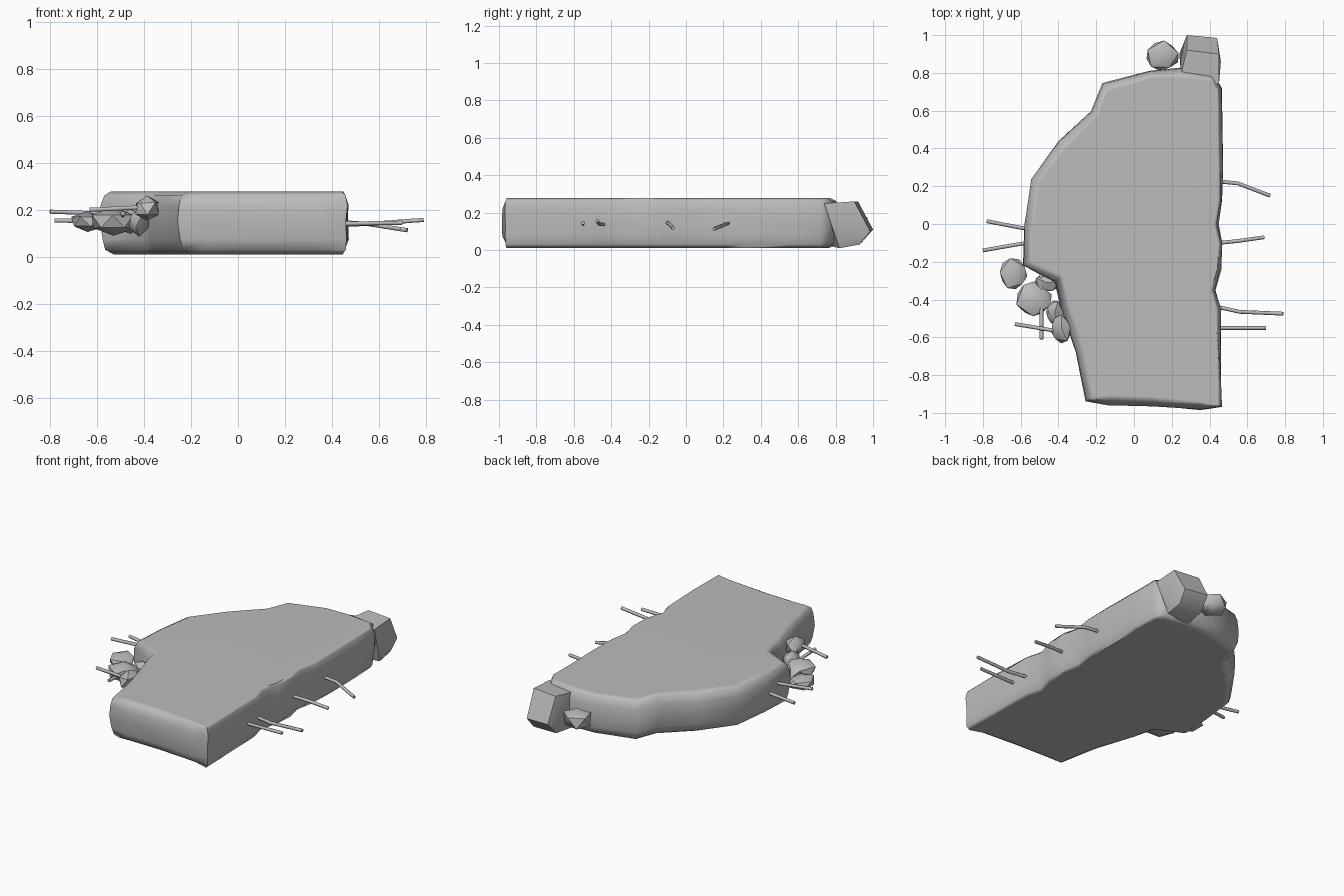
import bpy, bmesh, math, random
from mathutils import Vector

random.seed(4)
cube = bpy.data.objects.get("Cube")
if cube:
    bpy.data.objects.remove(cube, do_unlink=True)

concrete = bpy.data.materials.new("concrete grey")
concrete.use_nodes = True
GREY = (0.5, 0.5, 0.5, 1)
concrete.diffuse_color = GREY
concrete.node_tree.nodes["Principled BSDF"].inputs["Base Color"].default_value = GREY


def finish(bm, name, angle):
    bmesh.ops.recalc_face_normals(bm, faces=bm.faces[:])
    mesh = bpy.data.meshes.new(name)
    bm.to_mesh(mesh)
    bm.free()
    mesh.materials.append(concrete)
    obj = bpy.data.objects.new(name, mesh)
    bpy.context.collection.objects.link(obj)
    bpy.ops.object.select_all(action='DESELECT')
    bpy.context.view_layer.objects.active = obj
    obj.select_set(True)
    bpy.ops.object.shade_smooth_by_angle(angle=math.radians(angle))
    return obj


# Broken slab: outline lofted through rings with ragged, rounded edges
outline = [Vector(p) for p in [
    (-.26, -.94), (-.14, -.965), (.1, -.97), (.35, -.99), (.47, -.97),
    (.467, -.7), (.465, -.45), (.435, -.35), (.465, -.24), (.472, -.1),
    (.45, 0), (.47, .12), (.475, .3), (.472, .55), (.465, .72), (.42, .8),
    (.25, .83), (.08, .82), (-.17, .75), (-.23, .6), (-.4, .44), (-.55, .24),
    (-.585, 0), (-.59, -.22), (-.42, -.31), (-.39, -.44), (-.31, -.68)]]
count = len(outline)


def outward(i):
    along = outline[(i + 1) % count] - outline[i - 1]
    return Vector((along.y, -along.x)).normalized()


bm = bmesh.new()
rings = []
# Each level: height, inset, raggedness
for z, inset, rough in [(.01, .06, .01), (.03, .025, .01), (.075, .006, .01),
                        (.15, 0, .012), (.22, .004, .01), (.262, .022, .01), (.278, .05, .01)]:
    ring = []
    for i, p in enumerate(outline):
        n = outward(i)
        d = inset * (.45 if n.x > .8 else 1) + random.uniform(0, rough)
        q = p - n * d
        ring.append(bm.verts.new((q.x, q.y, z)))
    rings.append(ring)
for low, high in zip(rings, rings[1:]):
    for i in range(count):
        j = (i + 1) % count
        bm.faces.new((low[i], low[j], high[j], high[i]))
bm.faces.new(rings[0][::-1])
bm.faces.new(rings[-1])
slab = finish(bm, "slab", 60)
weighted = slab.modifiers.new("even shading", 'WEIGHTED_NORMAL')
weighted.keep_sharp = True

# Large broken corner at the back
bm = bmesh.new()
for p in [(.25, .8, .25), (.45, .74, .25), (.45, .9, .26), (.28, .92, .26),
          (.28, 1, .11), (.44, .985, .1), (.46, .86, .06), (.43, .82, .01),
          (.25, .78, .02), (.24, .9, .07), (.27, .93, .03), (.43, .93, .03)]:
    bm.verts.new(p)
bmesh.ops.convex_hull(bm, input=bm.verts[:])
finish(bm, "back_corner", 45)


# Loose rubble lumps
def rubble(name, centre, size, angle):
    bm = bmesh.new()
    bmesh.ops.create_icosphere(bm, subdivisions=1, radius=1)
    for v in bm.verts:
        v.co *= random.uniform(.92, 1.1)
        x, y = v.co.x, v.co.y
        v.co.x = x * math.cos(angle) - y * math.sin(angle)
        v.co.y = x * math.sin(angle) + y * math.cos(angle)
        v.co = Vector(a * b + c for a, b, c in zip(v.co, size, centre))
    finish(bm, name, 40)


rubble("back_lump", (.15, .89, .14), (.095, .085, .07), .2)
rubble("side_lump_outer", (-.64, -.265, .15), (.08, .09, .045), .5)
rubble("side_lump_middle", (-.53, -.4, .15), (.1, .1, .06), .9)
rubble("side_lump_inner", (-.385, -.555, .205), (.06, .08, .055), .3)
rubble("side_lump_back", (-.42, -.47, .15), (.05, .07, .06), 1.2)
rubble("notch_lump", (-.46, -.31, .15), (.07, .05, .05), .1)


# Bent reinforcing bars
def rod(name, points):
    curve = bpy.data.curves.new(name, 'CURVE')
    curve.dimensions = '3D'
    curve.bevel_depth = .01
    curve.bevel_resolution = 1
    curve.use_fill_caps = True
    spline = curve.splines.new('POLY')
    spline.points.add(len(points) - 1)
    for point, co in zip(spline.points, points):
        point.co = (*co, 1)
    curve.materials.append(concrete)
    obj = bpy.data.objects.new(name, curve)
    bpy.context.collection.objects.link(obj)


rods = [
    [(.4, .23, .145), (.55, .215, .14), (.72, .15, .113)],
    [(.4, -.105, .15), (.55, -.09, .14), (.69, -.07, .118)],
    [(.4, -.43, .135), (.56, -.465, .14), (.79, -.475, .157)],
    [(.4, -.55, .14), (.7, -.55, .145)],
    [(-.5, -.03, .15), (-.6, -.02, .15), (-.78, .015, .155)],
    [(-.5, -.09, .18), (-.6, -.105, .185), (-.8, -.14, .192)],
    [(-.63, -.53, .2), (-.36, -.575, .213)],
    [(-.49, -.25, .17), (-.49, -.61, .185)],
]
for number, points in enumerate(rods, 1):
    rod(f"reinforcing_bar_{number}", points)
